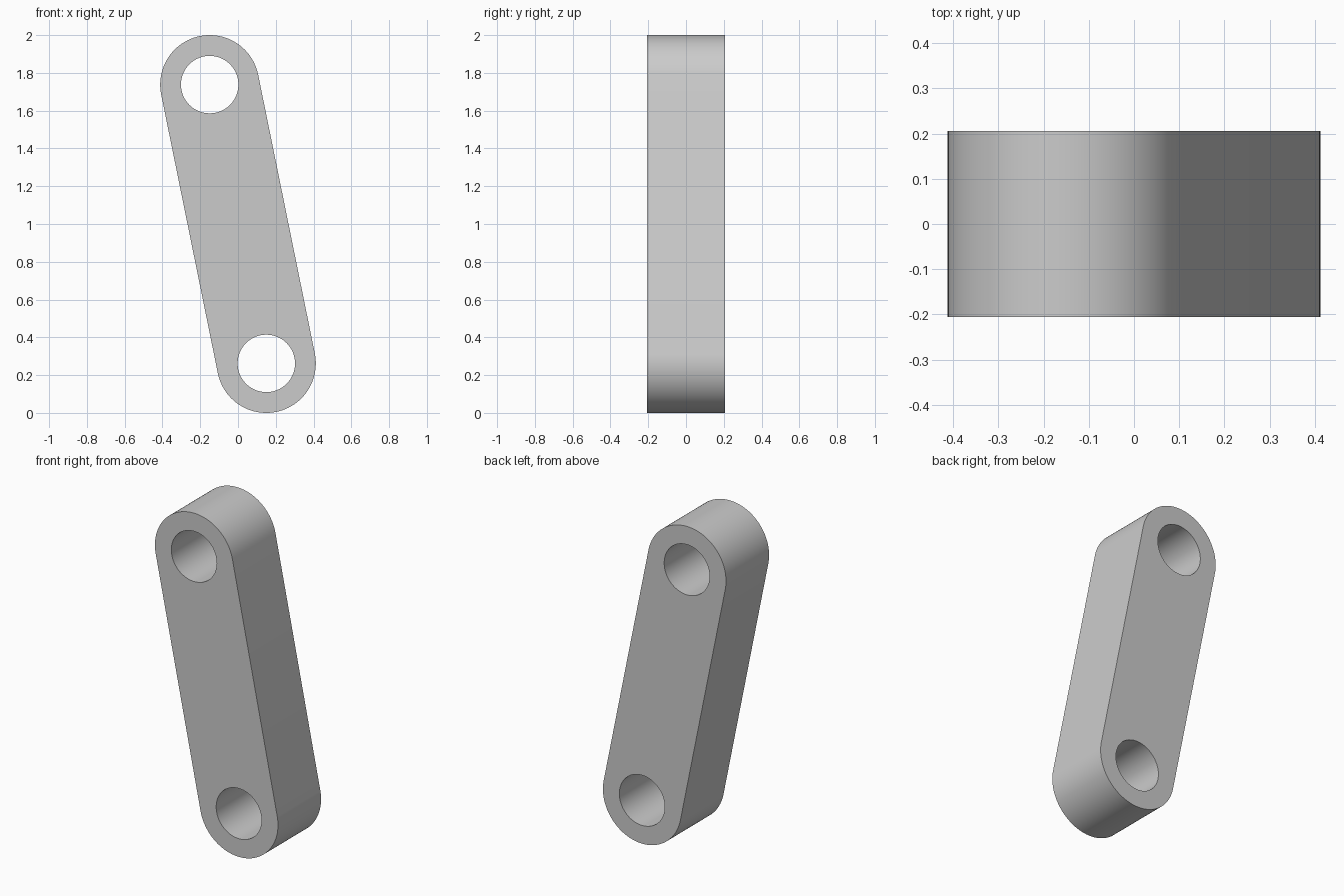
import bpy
import bmesh
from math import cos, sin, pi, atan2, radians
from mathutils import Vector

if "Cube" in bpy.data.objects:
    bpy.data.objects.remove(bpy.data.objects["Cube"])

OUTER, HOLE, DEPTH = 0.262, 0.152, 0.412
TOP = Vector((-0.15, 0, 2 - OUTER))
BOTTOM = Vector((0.15, 0, OUTER))
STEPS = 48

grey = bpy.data.materials.new("plain_grey")
grey.use_nodes = True
colour = (0.6, 0.6, 0.6, 1)
grey.diffuse_color = colour
grey.node_tree.nodes["Principled BSDF"].inputs["Base Color"].default_value = colour


def arc(centre, radius, start, sweep, count):
    """Points along an arc in the front plane."""
    angles = [start + sweep * i / count for i in range(count + 1)]
    return [centre + Vector((cos(a), 0, sin(a))) * radius for a in angles]


def add_loop(bm, points):
    """Closed loop of edges."""
    verts = [bm.verts.new(p - Vector((0, DEPTH / 2, 0))) for p in points]
    return [bm.edges.new((v, verts[i - 1])) for i, v in enumerate(verts)]


# Leaning outline with rounded ends, and a round hole at each end
bm = bmesh.new()
axis = TOP - BOTTOM
side = atan2(axis.z, axis.x) - pi / 2
edges = add_loop(bm, arc(TOP, OUTER, side, pi, STEPS)
                 + arc(BOTTOM, OUTER, side + pi, pi, STEPS))
for centre in (TOP, BOTTOM):
    edges += add_loop(bm, arc(centre, HOLE, 0, 2 * pi, STEPS * 2)[:-1])
bmesh.ops.triangle_fill(bm, use_beauty=True, use_dissolve=False, edges=edges)

# Thickness from front to back
result = bmesh.ops.extrude_face_region(bm, geom=bm.faces[:])
moved = [g for g in result["geom"] if isinstance(g, bmesh.types.BMVert)]
bmesh.ops.translate(bm, verts=moved, vec=(0, DEPTH, 0))
bmesh.ops.recalc_face_normals(bm, faces=bm.faces[:])

mesh = bpy.data.meshes.new("link_bar")
bm.to_mesh(mesh)
bm.free()
mesh.materials.append(grey)
link = bpy.data.objects.new("link_bar", mesh)
bpy.context.collection.objects.link(link)

# Smooth round walls with crisp rims
bpy.ops.object.select_all(action="DESELECT")
link.select_set(True)
bpy.context.view_layer.objects.active = link
bpy.ops.object.shade_smooth_by_angle(angle=radians(30))
